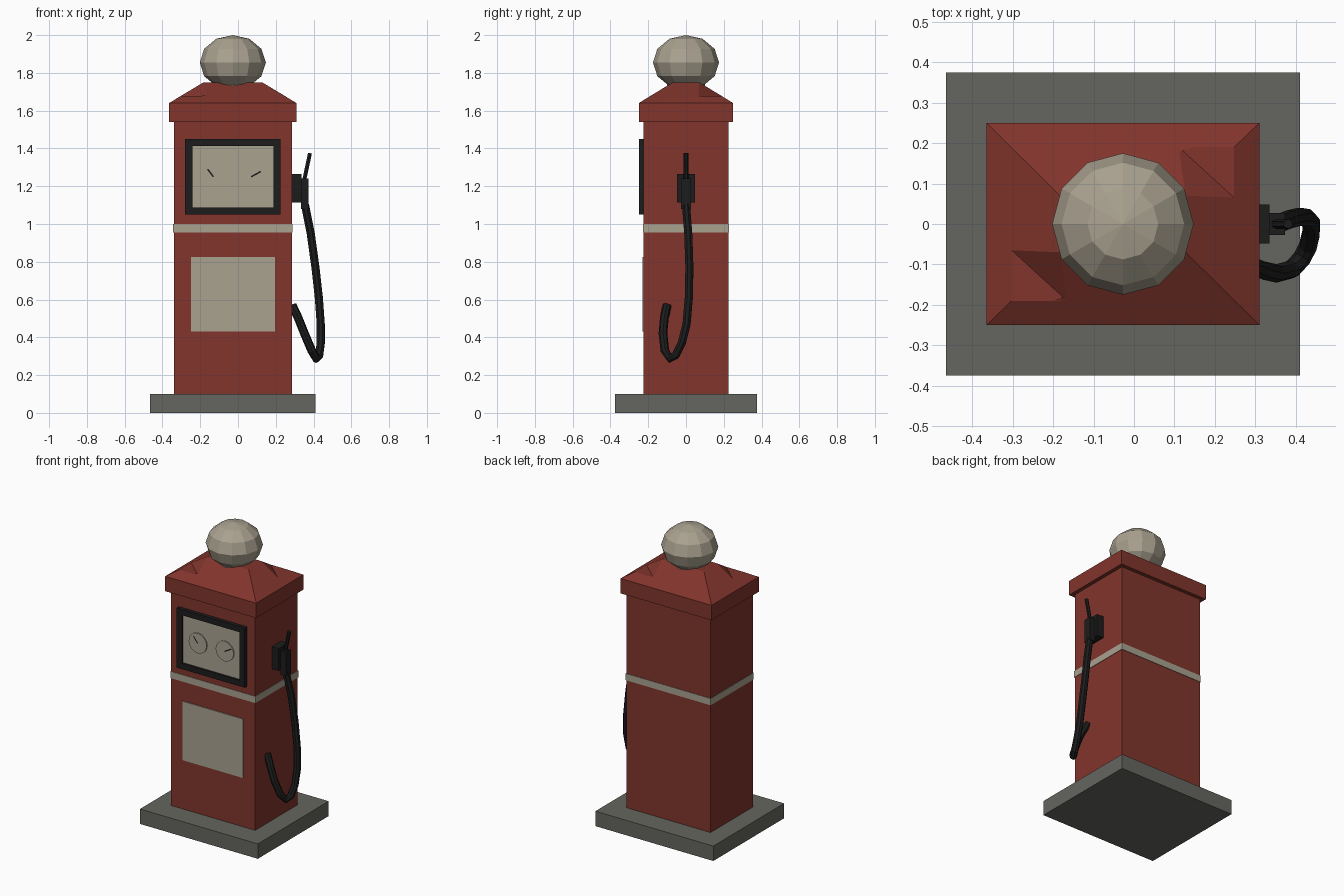
import bpy, math
from mathutils import Vector

if "Cube" in bpy.data.objects:
    bpy.data.objects.remove(bpy.data.objects["Cube"])

CX = -0.0275  # centre of the pump body in x


def material(name, r, g, b):
    m = bpy.data.materials.new(name)
    m.diffuse_color = (r, g, b, 1)
    m.use_nodes = True
    m.node_tree.nodes["Principled BSDF"].inputs["Base Color"].default_value = m.diffuse_color
    return m


RED = material("faded_red", 0.22, 0.035, 0.025)
CREAM = material("aged_cream", 0.40, 0.36, 0.28)
BLACK = material("rubber_black", 0.012, 0.012, 0.012)
STONE = material("concrete", 0.13, 0.13, 0.115)


def mesh_object(name, verts, faces, mat):
    me = bpy.data.meshes.new(name)
    me.from_pydata(verts, [], faces)
    me.materials.append(mat)
    ob = bpy.data.objects.new(name, me)
    bpy.context.collection.objects.link(ob)
    return ob


def box(name, x, y, z, mat):
    verts = [(a, b, c) for a in x for b in y for c in z]
    faces = [(0, 1, 3, 2), (4, 6, 7, 5), (0, 4, 5, 1),
             (2, 3, 7, 6), (0, 2, 6, 4), (1, 5, 7, 3)]
    return mesh_object(name, verts, faces, mat)


def finish(name, mat):
    ob = bpy.context.object
    ob.name = name
    ob.data.materials.append(mat)
    return ob


def tube(name, points, radius, mat, bevel_res=2):
    cu = bpy.data.curves.new(name, 'CURVE')
    cu.dimensions = '3D'
    cu.bevel_depth = radius
    cu.bevel_resolution = bevel_res
    cu.use_fill_caps = True
    sp = cu.splines.new('POLY')
    sp.points.add(len(points) - 1)
    for p, co in zip(sp.points, points):
        p.co = (*co, 1)
    cu.materials.append(mat)
    ob = bpy.data.objects.new(name, cu)
    bpy.context.collection.objects.link(ob)
    bpy.ops.object.select_all(action='DESELECT')
    ob.select_set(True)
    bpy.context.view_layer.objects.active = ob
    bpy.ops.object.convert(target='MESH')
    bpy.context.object.name = name
    for f in bpy.context.object.data.polygons:
        f.use_smooth = False


# plinth, cabinet and trim band
box("plinth", (-0.465, 0.41), (-0.375, 0.375), (0, 0.1), STONE)
box("cabinet", (-0.34, 0.285), (-0.225, 0.225), (0.1, 1.55), RED)
box("trim_band", (-0.343, 0.288), (-0.228, 0.228), (0.955, 1.0), CREAM)

# hipped roof: corners run anticlockwise from front left
signs = [(-1, -1), (1, -1), (1, 1), (-1, 1)]


def ring(hx, hy, z):
    return [(CX + sx * hx, sy * hy, z) for sx, sy in signs]


verts = ring(0.3375, 0.25, 1.54) + ring(0.3375, 0.25, 1.64) + ring(0.155, 0.07, 1.75)
# shallow dents on two opposite hips
for s in (-1, 1):
    verts += [(CX + s * 0.275, s * 0.19, 1.677),
              (CX + s * 0.275, s * 0.065, 1.678),
              (CX + s * 0.138, s * 0.19, 1.677)]
faces = [(3, 2, 1, 0), (8, 9, 10, 11)]
faces += [(i, (i + 1) % 4, 4 + (i + 1) % 4, 4 + i) for i in range(4)]
for a, b, c, d, n in ((4, 5, 9, 8, 12), (6, 7, 11, 10, 15)):
    prev_low, prev_top = (7, 11) if a == 4 else (5, 9)
    faces += [(a, b, c), (a, c, n + 2), (a, n + 2, n), (c, d, n + 2),
              (prev_low, a, n + 1), (a, n, n + 1),
              (prev_low, n + 1, prev_top), (prev_top, n + 1, d),
              (n, n + 2, n + 1), (n + 1, n + 2, d)]
mesh_object("roof", verts, faces, RED)

# globe on a short neck
bpy.ops.mesh.primitive_cylinder_add(vertices=12, radius=0.1, depth=0.06,
                                    location=(CX, 0, 1.755))
finish("globe_neck", CREAM)
bpy.ops.mesh.primitive_uv_sphere_add(segments=12, ring_count=6, radius=1,
                                     location=(CX, 0, 1.855))
bpy.context.object.scale = (0.175, 0.175, 0.145)
finish("globe", CREAM)

# gauge window: four frame bars around a recessed face
FY = (-0.25, -0.22)
box("frame_left", (-0.28, -0.242), FY, (1.05, 1.45), BLACK)
box("frame_right", (0.187, 0.225), FY, (1.05, 1.45), BLACK)
box("frame_bottom", (-0.242, 0.187), FY, (1.05, 1.088), BLACK)
box("frame_top", (-0.242, 0.187), FY, (1.412, 1.45), BLACK)
box("gauge_face", (-0.242, 0.187), (-0.235, -0.22), (1.088, 1.412), CREAM)

# two dials with needles
for side, x, tip in (("left", -0.13, (-0.03, 0.04)), ("right", 0.07, (0.05, 0.028))):
    bpy.ops.mesh.primitive_cylinder_add(vertices=16, radius=0.067, depth=0.012,
                                        location=(x, -0.236, 1.25),
                                        rotation=(math.pi / 2, 0, 0))
    finish("dial_" + side, CREAM)
    d = Vector((tip[0], 0, tip[1]))
    n = Vector((-d.z, 0, d.x)).normalized() * 0.004
    o = Vector((x, -0.243, 1.25))
    mesh_object("needle_" + side, [o - n, o + n, o + d + n, o + d - n],
                [(0, 3, 2, 1)], BLACK)

# lower panel
box("lower_panel", (-0.25, 0.197), (-0.231, -0.22), (0.43, 0.825), CREAM)

# nozzle holder, nozzle and spout
box("nozzle_holder", (0.283, 0.335), (-0.048, 0.048), (1.115, 1.265), BLACK)
box("nozzle_body", (0.333, 0.374), (-0.027, 0.027), (1.08, 1.24), BLACK)
tube("nozzle_spout", [(0.348, 0, 1.22), (0.381, 0, 1.375)], 0.012, BLACK, 1)

# hanging hose
tube("hose", [(0.355, 0, 1.10), (0.385, 0.012, 0.95), (0.41, 0.018, 0.77),
              (0.428, 0.015, 0.61), (0.438, 0.003, 0.47), (0.438, -0.022, 0.37),
              (0.43, -0.055, 0.305), (0.415, -0.085, 0.287), (0.39, -0.112, 0.33),
              (0.352, -0.122, 0.42), (0.32, -0.115, 0.50), (0.287, -0.1, 0.57)],
     0.023, BLACK)
